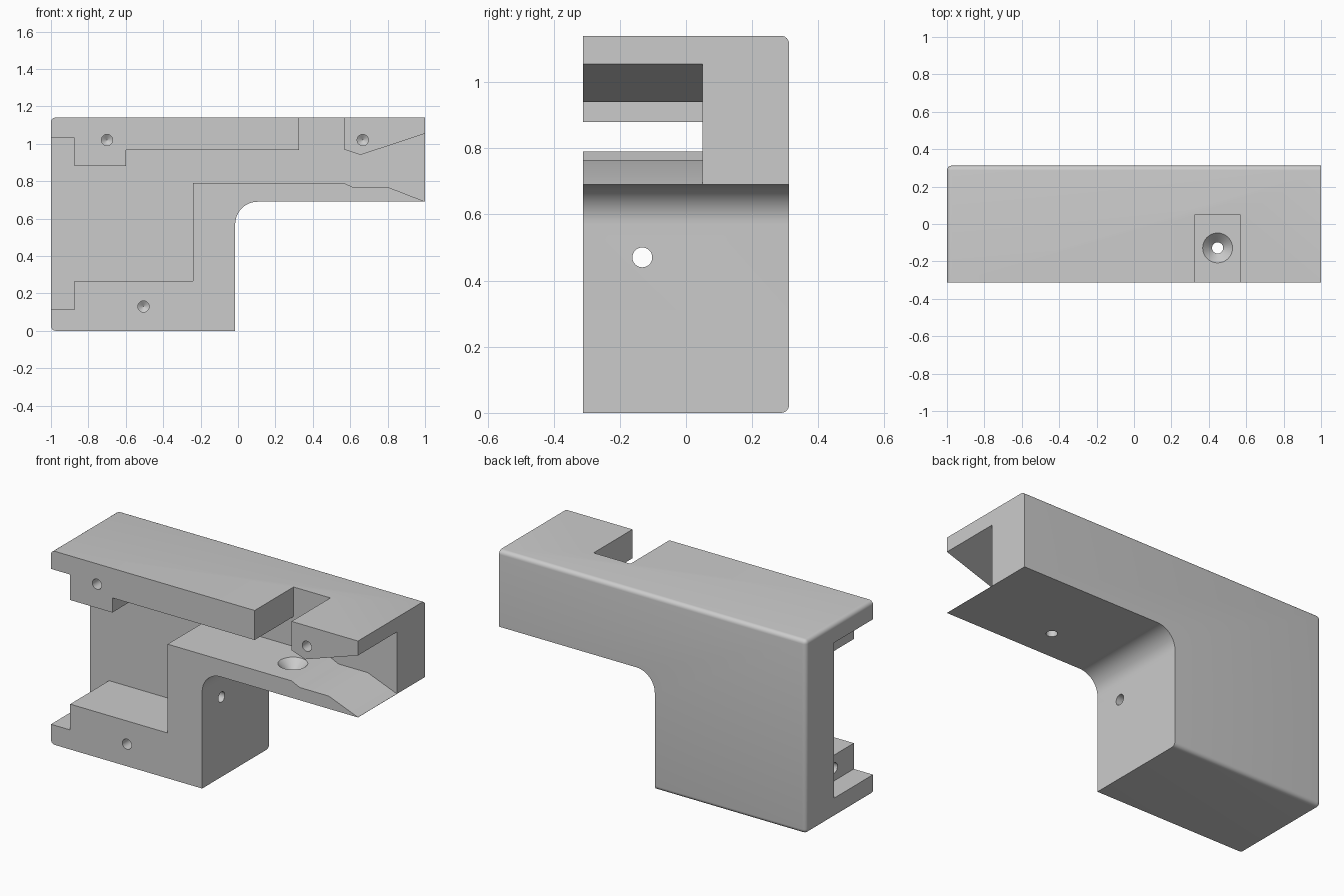
import bpy, bmesh, math
from mathutils import Vector

if "Cube" in bpy.data.objects:
    bpy.data.objects.remove(bpy.data.objects["Cube"])

W, H, D = 1.0, 1.14, 0.312      # half width, height, half depth
R = 0.025                       # rounding of the outer back edges


def to_object(name, bm):
    bmesh.ops.recalc_face_normals(bm, faces=bm.faces[:])
    mesh = bpy.data.meshes.new(name)
    bm.to_mesh(mesh)
    bm.free()
    ob = bpy.data.objects.new(name, mesh)
    bpy.context.collection.objects.link(ob)
    return ob


def extrude_profile(points, y0, y1):
    """Extrude an x-z outline along y."""
    bm = bmesh.new()
    face = bm.faces.new([bm.verts.new((x, y0, z)) for x, z in points])
    new = bmesh.ops.extrude_face_region(bm, geom=[face])["geom"]
    bmesh.ops.translate(bm, vec=(0, y1 - y0, 0),
                        verts=[g for g in new if isinstance(g, bmesh.types.BMVert)])
    return bm


def drill(name, origin, direction, profile, n=32):
    """Lathed cutter: profile holds (radius, depth) pairs along the direction."""
    bm = bmesh.new()
    rot = Vector((0, 0, 1)).rotation_difference(Vector(direction))
    rings = []
    for r, d in profile:
        rings.append([bm.verts.new(Vector(origin) + rot @ Vector(
            (r * math.cos(2 * math.pi * i / n), r * math.sin(2 * math.pi * i / n), d)))
            for i in range(n)])
    for a, b in zip(rings, rings[1:]):
        for i in range(n):
            j = (i + 1) % n
            bm.faces.new((a[i], a[j], b[j], b[i]))
    bm.faces.new(rings[0])
    bm.faces.new(rings[-1])
    return to_object(name, bm)


# Body outline with the concave fillet under the arm
fillet = [(0.105 - 0.12 * math.cos(t), 0.57 + 0.12 * math.sin(t))
          for t in (math.pi / 2 * i / 16 for i in range(17))]
outline = [(-W, 0), (-0.015, 0)] + fillet + [(W, 0.69), (W, H), (-W, H)]
bm = extrude_profile(outline, -D, D)


# Round the back edges (left, top, bottom) and the two left corners
def rounded(e):
    a, b = e.verts[0].co, e.verts[1].co
    both = lambda axis, v: abs(a[axis] - v) < 1e-4 and abs(b[axis] - v) < 1e-4
    rims = [both(1, D), both(0, -W), both(2, 0), both(2, H)]
    return sum(rims) >= 2


bmesh.ops.bevel(bm, geom=[e for e in bm.edges if rounded(e)], offset=R,
                offset_type='OFFSET', segments=6, profile=0.5, affect='EDGES')
body = to_object("bracket_body", bm)

# Stepped channel open to the front, both ends and the top slot
channel = [(-1.1, 1.03), (-0.875, 1.03), (-0.875, 0.88), (-0.6, 0.88), (-0.6, 0.966),
           (0.327, 0.966), (0.327, 1.3), (0.567, 1.3), (0.567, 0.97), (0.655, 0.94),
           (1.1, 1.088), (1.1, 0.652), (0.81, 0.765), (0.62, 0.765), (0.567, 0.79),
           (-0.24, 0.79), (-0.24, 0.267), (-0.875, 0.267), (-0.875, 0.115), (-1.1, 0.115)]
cutters = [to_object("channel_cutter", extrude_profile(channel, -0.5, 0.05))]

# Blind screw holes with conical bottoms
blind = [(0.03, -0.03), (0.03, 0.2), (0.001, 0.22)]
for x, z in ((-0.7, 1.02), (-0.505, 0.13), (0.667, 1.02)):
    cutters.append(drill("screw_hole_cutter", (x, -D, z), (0, 1, 0), blind))
cutters.append(drill("end_hole_cutter", (-0.875, -0.13, 0.19), (1, 0, 0), blind))

# Countersunk through holes in the arm and the upright
sunk = [(0.09, -0.01), (0.03, 0.05), (0.03, 0.32)]
cutters.append(drill("arm_hole_cutter", (0.447, -0.128, 0.79), (0, 0, -1), sunk))
cutters.append(drill("upright_hole_cutter", (-0.24, -0.132, 0.47), (1, 0, 0), sunk))

# Cut and remove the helpers
bpy.context.view_layer.objects.active = body
body.select_set(True)
for c in cutters:
    c.hide_render = True
    m = body.modifiers.new("cut", 'BOOLEAN')
    m.operation, m.solver, m.object = 'DIFFERENCE', 'EXACT', c
    bpy.ops.object.modifier_apply(modifier=m.name)
for c in cutters:
    bpy.data.objects.remove(c)

grey = bpy.data.materials.new("light_grey")
grey.diffuse_color = (0.6, 0.6, 0.6, 1)
grey.use_nodes = True
grey.node_tree.nodes["Principled BSDF"].inputs["Base Color"].default_value = grey.diffuse_color
body.data.materials.clear()
body.data.materials.append(grey)
for p in body.data.polygons:
    p.material_index = 0
bpy.ops.object.shade_smooth_by_angle(angle=math.radians(25))
